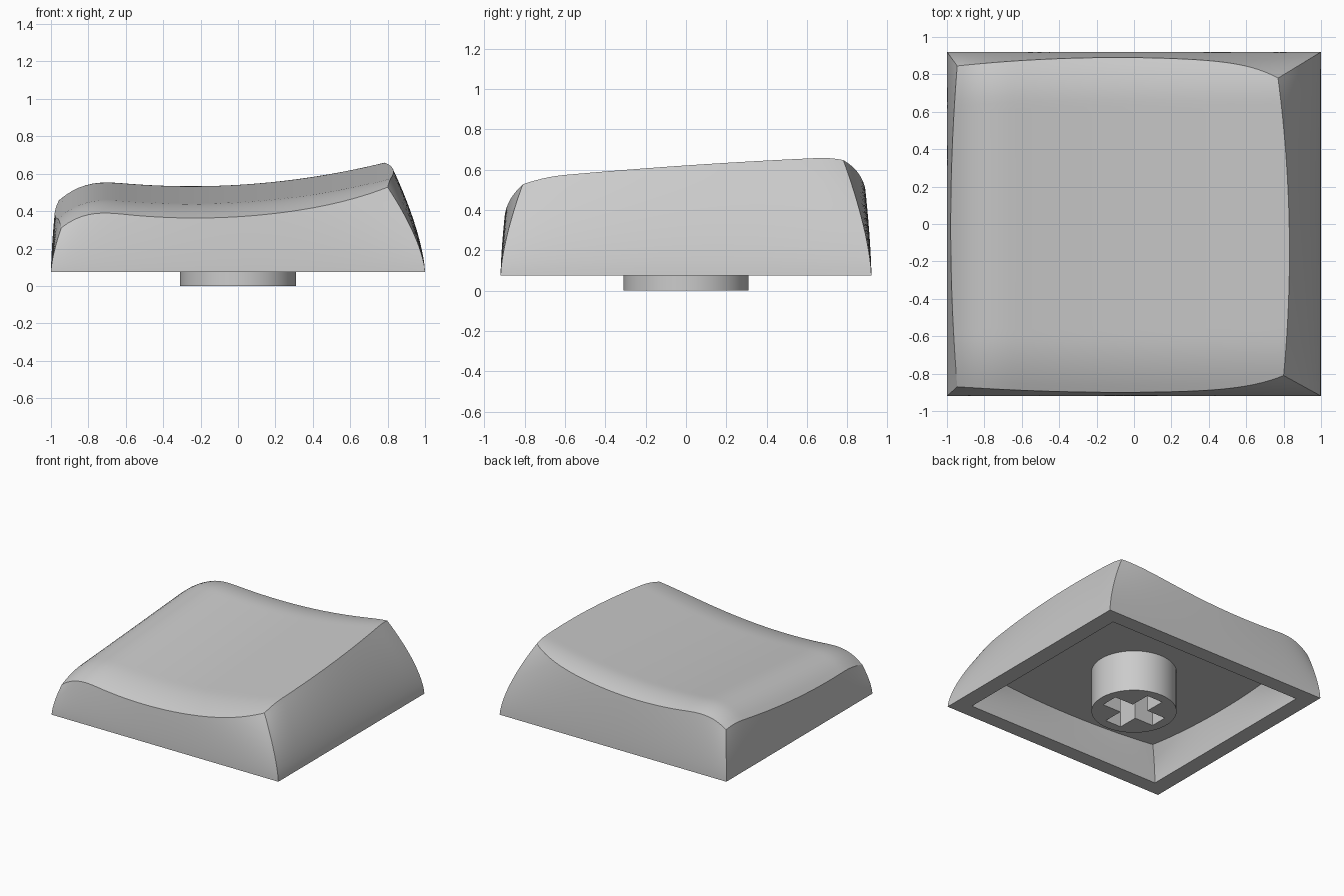
import bpy, bmesh
from math import cos, sin, tau

if "Cube" in bpy.data.objects:
    bpy.data.objects.remove(bpy.data.objects["Cube"])

grey = bpy.data.materials.new("plain grey")
grey.use_nodes = True
colour = (0.6, 0.6, 0.6, 1)
grey.diffuse_color = colour
grey.node_tree.nodes["Principled BSDF"].inputs["Base Color"].default_value = colour

N = 48            # divisions along each side
BASE = 0.075      # height of the skirt's lower rim
CEILING = 0.33    # height of the hollow's ceiling
HALF_Y = 0.92


def make_object(name, bm):
    bmesh.ops.recalc_face_normals(bm, faces=bm.faces)
    mesh = bpy.data.meshes.new(name)
    bm.to_mesh(mesh)
    bm.free()
    mesh.materials.append(grey)
    obj = bpy.data.objects.new(name, mesh)
    bpy.context.collection.objects.link(obj)
    return obj


def smooth(obj):
    bpy.ops.object.select_all(action="DESELECT")
    obj.select_set(True)
    bpy.context.view_layer.objects.active = obj
    bpy.ops.object.shade_smooth_by_angle(angle=0.5)


def top_height(x, y):
    """Tilted dish with rolled front, back and left margins."""
    z = 0.484 + 0.073 * y + 0.118 * (x + 0.25) ** 2
    z -= 2.4 * max(-0.6 - x, 0) ** 2.8
    z -= 0.62 * max(-0.6 - y, 0) ** 2
    z -= 0.9 * max(y - 0.65, 0) ** 2
    return z


def top_point(u, v):
    """Map the unit square onto the dish with its bowed outline."""
    left = -0.98 + 0.035 * v * v
    right = 0.83 - 0.045 * v * v - 0.015 * v
    front = -0.90 + 0.03 * u * u + 0.06 * max(u, 0) ** 5
    back = 0.89 - 0.045 * u * u - 0.065 * max(u, 0) ** 6
    x = left + (right - left) * (u + 1) / 2
    y = front + (back - front) * (v + 1) / 2
    return x, y, top_height(x, y)


def bridge(bm, a, b):
    for i in range(len(a)):
        j = (i + 1) % len(a)
        bm.faces.new((a[i], a[j], b[j], b[i]))


# Cap shell: dished top, bulging skirt, flat rim and hollow underside
bm = bmesh.new()
steps = [2 * i / N - 1 for i in range(N + 1)]
grid = [[bm.verts.new(top_point(u, v)) for v in steps] for u in steps]
for i in range(N):
    for j in range(N):
        bm.faces.new((grid[i][j], grid[i + 1][j], grid[i + 1][j + 1], grid[i][j + 1]))

border = [(i, 0) for i in range(N)] + [(N, j) for j in range(N)]
border += [(N - i, N) for i in range(N)] + [(0, N - j) for j in range(N)]
square = [(steps[i], steps[j]) for i, j in border]
rim = [grid[i][j] for i, j in border]

ring = rim
SKIRT_ROWS = 14
for k in range(SKIRT_ROWS - 1, -1, -1):
    s = k / SKIRT_ROWS
    pull = s ** 1.5
    row = []
    for (u, v), top in zip(square, rim):
        x = u + (top.co.x - u) * pull
        y = HALF_Y * v + (top.co.y - HALF_Y * v) * pull
        row.append(bm.verts.new((x, y, BASE + (top.co.z - BASE) * s)))
    bridge(bm, ring, row)
    ring = row

WALL_ROWS = 8
for k in range(WALL_ROWS + 1):
    s = k / WALL_ROWS
    row = []
    for u, v in square:
        shrink = 1 - (0.03 + 0.07 * u * u * v * v) * s ** 2
        row.append(bm.verts.new((0.87 * u * shrink, 0.80 * v * shrink,
                                 BASE + (CEILING - BASE) * s)))
    bridge(bm, ring, row)
    ring = row
bm.faces.new(ring)
smooth(make_object("cap_shell", bm))


def prism(name, outline, z0, z1):
    bm = bmesh.new()
    low = [bm.verts.new((x, y, z0)) for x, y in outline]
    high = [bm.verts.new((x, y, z1)) for x, y in outline]
    bridge(bm, low, high)
    bm.faces.new(low)
    bm.faces.new(high)
    return make_object(name, bm)


# Mounting stem with a cross-shaped socket
circle = [(0.31 * cos(tau * i / 64), 0.31 * sin(tau * i / 64)) for i in range(64)]
stem = prism("stem", circle, 0, CEILING + 0.01)

ARM, WIDE = 0.235, 0.07
cross = []
x_dir, y_dir = 1, 0
for quarter in range(4):
    for a, b in ((ARM, -WIDE), (ARM, WIDE), (WIDE, WIDE)):
        cross.append((a * x_dir - b * y_dir, a * y_dir + b * x_dir))
    x_dir, y_dir = -y_dir, x_dir
cutter = prism("socket_cutter", cross, -0.1, CEILING - 0.01)
cutter.hide_render = True

cut = stem.modifiers.new("socket", "BOOLEAN")
cut.operation = "DIFFERENCE"
cut.solver = "EXACT"
cut.object = cutter
bpy.context.view_layer.objects.active = stem
bpy.ops.object.modifier_apply(modifier=cut.name)
bpy.data.objects.remove(cutter)
smooth(stem)
